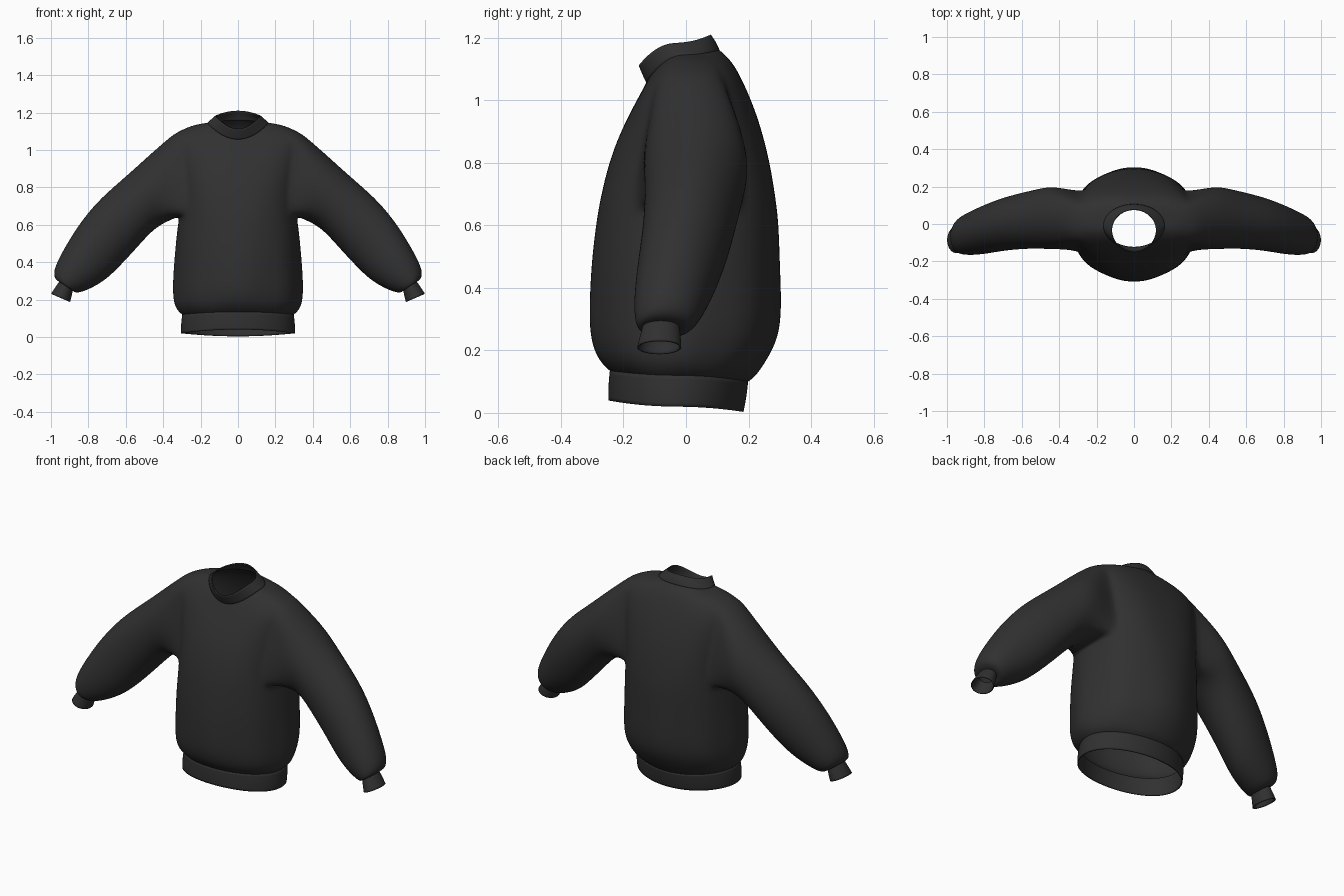
import bpy, bmesh, math

if "Cube" in bpy.data.objects:
    bpy.data.objects.remove(bpy.data.objects["Cube"])

mat = bpy.data.materials.new("dark_fabric")
mat.diffuse_color = (0.03, 0.03, 0.03, 1)
mat.use_nodes = True
mat.node_tree.nodes["Principled BSDF"].inputs["Base Color"].default_value = mat.diffuse_color
HALF = 8        # columns from side seam to centre front / back


def spow(v, e):
    return math.copysign(abs(v) ** e, v)


def torso_ring(bm, zf, zs, zb, X, yf, yb, n=2.0, fold=0.0):
    """Right half of a garment ring, centre front to centre back."""
    verts = []
    for j in range(-HALF, HALF + 1):
        t = math.pi / 2 * j / HALF
        c, s = max(math.cos(t), 0), math.sin(t)
        k = 1 + fold * math.cos(8 * t + 0.6 * s)
        x = X * spow(c, 2 / n) * k if abs(j) < HALF else 0
        y = (yf + yb) / 2 + (yb - yf) / 2 * spow(s, 2 / n) * k
        z = zs + ((zf if s < 0 else zb) - zs) * s * s
        verts.append(bm.verts.new((x, y, z)))
    return verts


def sleeve_ring(bm, top, bot, yf, yb, count=20):
    """Ring across the sleeve, from the top seam round the front."""
    verts = []
    for k in range(count):
        a = 2 * math.pi * k / count
        c, s = math.cos(a), math.sin(a)
        x = (top[0] + bot[0]) / 2 + c * (top[0] - bot[0]) / 2
        z = (top[1] + bot[1]) / 2 + c * (top[1] - bot[1]) / 2
        verts.append(bm.verts.new((x, (yf + yb) / 2 - s * (yb - yf) / 2, z)))
    return verts


def skin(bm, rings, closed=False, skip=lambda i, j: False):
    for i in range(len(rings) - 1):
        a, b = rings[i], rings[i + 1]
        m = len(a)
        for j in range(m if closed else m - 1):
            if not skip(i, j):
                bm.faces.new((a[j], a[(j + 1) % m], b[(j + 1) % m], b[j]))


def finish(bm, name, thick=0.0):
    bmesh.ops.recalc_face_normals(bm, faces=bm.faces[:])
    for f in bm.faces:
        f.smooth = True
    me = bpy.data.meshes.new(name)
    bm.to_mesh(me)
    bm.free()
    me.materials.append(mat)
    ob = bpy.data.objects.new(name, me)
    bpy.context.collection.objects.link(ob)
    mir = ob.modifiers.new("mirror", 'MIRROR')
    mir.use_clip = True
    sub = ob.modifiers.new("smooth", 'SUBSURF')
    sub.levels = sub.render_levels = 2
    if thick:
        sol = ob.modifiers.new("thickness", 'SOLIDIFY')
        sol.thickness = thick
        sol.offset = -1
    return ob


# Rows: z front, z side, z back, half width, y front, y back, squareness, folds
HEM_TOP = (0.135, 0.12, 0.10, 0.30, -0.245, 0.20)
NECK = (1.055, 1.145, 1.16, 0.165, -0.128, 0.108)
BODY = [
    HEM_TOP,
    (0.15, 0.135, 0.115, 0.318, -0.262, 0.222, 2.0, 0.004),
    (0.185, 0.17, 0.16, 0.34, -0.288, 0.252, 2.0, 0.012),
    (0.25, 0.24, 0.24, 0.348, -0.306, 0.296, 2.0, 0.014),
    (0.34, 0.34, 0.34, 0.345, -0.308, 0.305, 2.0, 0.012),
    (0.47, 0.46, 0.47, 0.336, -0.303, 0.30, 2.1, 0.008),
    (0.61, 0.57, 0.61, 0.326, -0.288, 0.297, 2.2, 0.004),
    (0.70, 0.645, 0.69, 0.315, -0.272, 0.287, 2.4),      # armhole bottom
    (0.79, 0.76, 0.78, 0.312, -0.25, 0.273, 2.5),
    (0.87, 0.87, 0.88, 0.325, -0.222, 0.25, 2.5),
    (0.945, 0.99, 0.98, 0.34, -0.187, 0.218, 2.5),
    (1.0, 1.085, 1.07, 0.345, -0.157, 0.178, 2.5),       # armhole top
    (1.035, 1.133, 1.125, 0.25, -0.138, 0.147, 2.3),
    NECK,
]
LO, HI, W = 7, 11, 3

# Sleeve rings: top (x, z), bottom (x, z), y front, y back
SLEEVE = [
    ((0.45, 0.997), (0.405, 0.605), -0.138, 0.207),
    ((0.55, 0.905), (0.47, 0.555), -0.133, 0.19),
    ((0.645, 0.822), (0.54, 0.475), -0.135, 0.17),
    ((0.755, 0.725), (0.625, 0.383), -0.143, 0.145),
    ((0.855, 0.60), (0.70, 0.308), -0.158, 0.11),
    ((0.93, 0.475), (0.775, 0.263), -0.168, 0.075),
    ((0.985, 0.37), (0.845, 0.235), -0.166, 0.042),
    ((0.985, 0.315), (0.877, 0.238), -0.155, 0.01),
    ((0.957, 0.295), (0.882, 0.25), -0.14, -0.02),
]

# Body with open armholes, sleeves grown from the armhole edge
bm = bmesh.new()
rings = [torso_ring(bm, *r) for r in BODY]
skin(bm, rings, skip=lambda i, j: LO <= i < HI and HALF - W <= j < HALF + W)
c = HALF
loop = [rings[HI][c - k] for k in range(W + 1)]
loop += [rings[i][c - W] for i in range(HI - 1, LO, -1)]
loop += [rings[LO][c + k] for k in range(-W, W + 1)]
loop += [rings[i][c + W] for i in range(LO + 1, HI)]
loop += [rings[HI][c + k] for k in range(W, 0, -1)]
skin(bm, [loop] + [sleeve_ring(bm, *r) for r in SLEEVE], closed=True)

# Armhole seam creases
crease = bm.edges.layers.float.new("crease_edge")
for a, b in zip(loop, loop[1:] + loop[:1]):
    bm.edges.get((a, b))[crease] = 0.35
finish(bm, "body_and_sleeves")

# Ribbed hem band
bm = bmesh.new()
skin(bm, [torso_ring(bm, *r) for r in (
    (0.04, 0.02, 0.003, 0.306, -0.25, 0.185),
    (0.085, 0.068, 0.05, 0.307, -0.25, 0.195),
    HEM_TOP)])
finish(bm, "hem_band", 0.006)

# Collar band
bm = bmesh.new()
skin(bm, [torso_ring(bm, *r) for r in (
    NECK,
    (1.08, 1.165, 1.185, 0.143, -0.14, 0.098),
    (1.11, 1.183, 1.21, 0.122, -0.152, 0.08))])
finish(bm, "collar", 0.006)

# Cuffs
bm = bmesh.new()
skin(bm, [sleeve_ring(bm, *r) for r in (
    ((0.955, 0.298), (0.882, 0.255), -0.14, -0.02),
    ((0.977, 0.268), (0.887, 0.222), -0.148, -0.016),
    ((1.0, 0.232), (0.897, 0.187), -0.157, -0.014))], closed=True)
finish(bm, "cuffs", 0.005)
